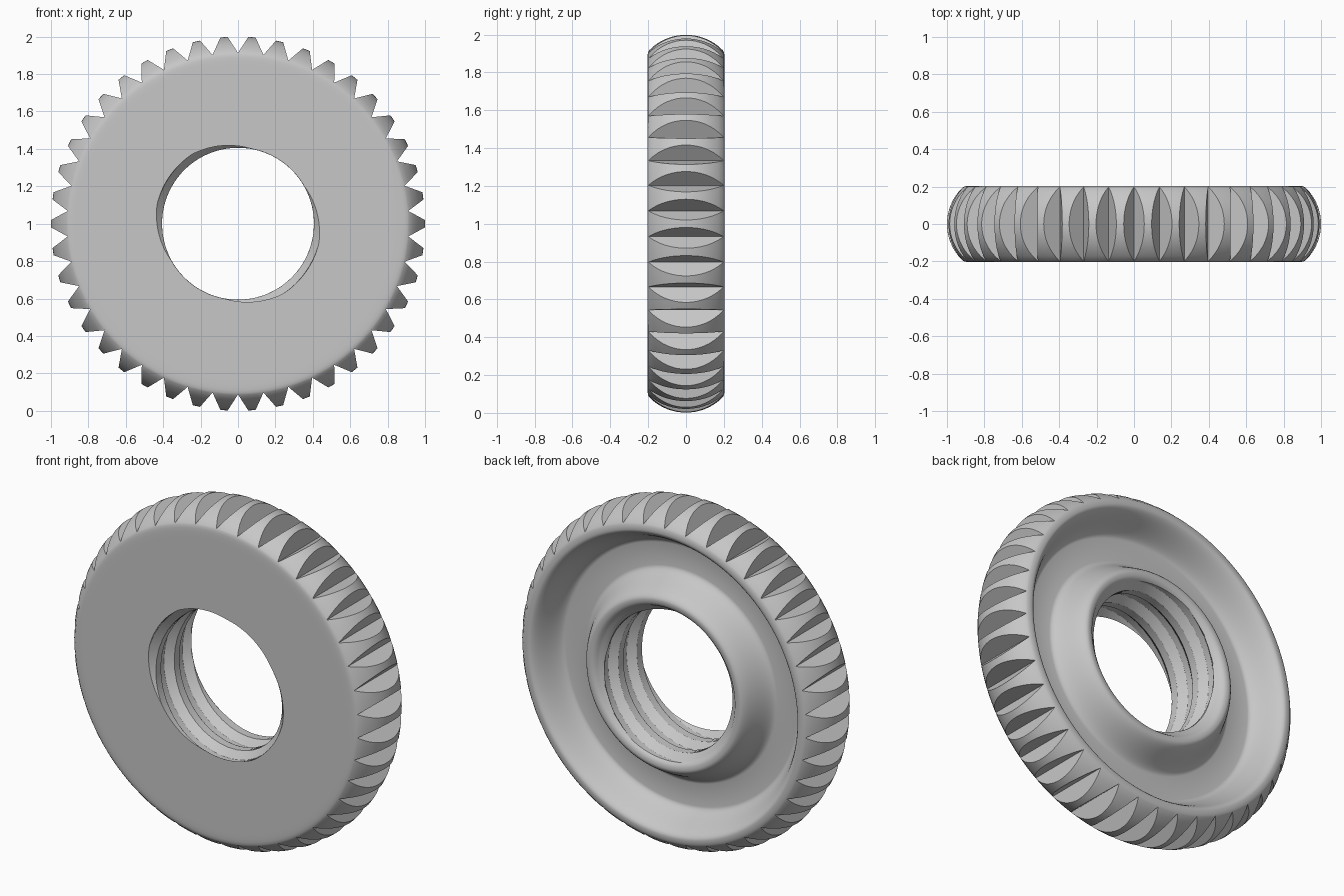
import bpy
import bmesh
import math

if "Cube" in bpy.data.objects:
    bpy.data.objects.remove(bpy.data.objects["Cube"], do_unlink=True)

SEGMENTS = 168       # columns around the axis
TEETH = 42           # notches around the rim
THREAD_ROWS = 48     # rows along the bore
TWIST = 4            # columns the thread turns per row
HALF = 0.204         # half the thickness
BORE, GROOVE = 0.407, 0.038
MOUTH = 0.185        # where the thread ends inside the hub
START = math.radians(145)

metal = bpy.data.materials.new("grey metal")
metal.use_nodes = True
grey = (0.57, 0.57, 0.57, 1)
metal.diffuse_color = grey
metal.node_tree.nodes["Principled BSDF"].inputs["Base Color"].default_value = grey


def ease(r0, y0, r1, y1, steps=14):
    """S-shaped run of profile points from one level to another."""
    pts = []
    for k in range(steps + 1):
        t = k / steps
        s = (1 - math.cos(math.pi * t)) / 2
        pts.append((r0 + (r1 - r0) * t, y0 + (y1 - y0) * s))
    return pts


def thread_radius(angle, y):
    """Two-start thread with flat crest and root, chamfered at the hub mouth."""
    u = (angle - START) / math.pi
    u = abs(u - round(u))
    depth = min(1, max(0, (0.36 - u) / 0.24))
    chamfer = 1 - (MOUTH - y) / 0.03
    return BORE + GROOVE * max(depth, chamfer)


def make_object(name, bm):
    bmesh.ops.recalc_face_normals(bm, faces=bm.faces)
    mesh = bpy.data.meshes.new(name)
    bm.to_mesh(mesh)
    bm.free()
    obj = bpy.data.objects.new(name, mesh)
    bpy.context.collection.objects.link(obj)
    mesh.materials.append(metal)
    return obj


def point(bm, radius, y, angle):
    return bm.verts.new((radius * math.cos(angle), y, 1 + radius * math.sin(angle)))


# Profile: front face, crowned rim, dished back, rounded hub
profile = [(0.6, -HALF), (0.84, -HALF), (0.87, -HALF), (0.89, -0.203), (0.905, -0.201)]
for k in range(-8, 9):
    y = 0.196 * k / 8
    profile.append((0.73 + math.sqrt(0.27 ** 2 - y * y), y))
profile += [(0.905, 0.201), (0.893, 0.203)]
profile += ease(0.88, HALF, 0.75, 0.04)
profile += ease(0.62, 0.04, 0.485, HALF)
profile += [(0.468, 0.202), (0.454, 0.196)]

bm = bmesh.new()
step = math.tau / SEGMENTS
rows, shifts = [], []

# Threaded bore, its columns following the helix
for j in range(THREAD_ROWS + 1):
    y = -HALF + (MOUTH + HALF) * j / THREAD_ROWS
    rows.append([point(bm, thread_radius((i + TWIST * j) * step, y), y, i * step)
                 for i in range(SEGMENTS)])
    shifts.append(-TWIST if j < THREAD_ROWS else 0)

# Remaining surface, revolved from hub back to front face
for r, y in reversed(profile):
    rows.append([point(bm, r, y, i * step) for i in range(SEGMENTS)])
    shifts.append(0)

for j, row in enumerate(rows):
    following = rows[(j + 1) % len(rows)]
    s = shifts[j]
    for i in range(SEGMENTS):
        bm.faces.new((row[i], row[(i + 1) % SEGMENTS],
                      following[(i + 1 + s) % SEGMENTS], following[(i + s) % SEGMENTS]))
nut = make_object("knurled_nut", bm)

# V-shaped notch cutters around the rim, kept clear of each other
bm = bmesh.new()
spread = math.radians(3.8)
for k in range(TEETH):
    a = math.pi / 2 + k * math.tau / TEETH
    ends = []
    for y in (-0.3, 0.3):
        ends.append([point(bm, 0.913, y, a), point(bm, 1.02, y, a - spread),
                     point(bm, 1.02, y, a + spread)])
    front, back = ends
    bm.faces.new(front)
    bm.faces.new(back[::-1])
    for i in range(3):
        n = (i + 1) % 3
        bm.faces.new((front[n], front[i], back[i], back[n]))
cutter = make_object("notch_cutter", bm)
cutter.hide_render = True

# Cut the notches
cut = nut.modifiers.new("notches", "BOOLEAN")
cut.operation = "DIFFERENCE"
cut.solver = "EXACT"
cut.object = cutter
bpy.ops.object.select_all(action="DESELECT")
nut.select_set(True)
bpy.context.view_layer.objects.active = nut
bpy.ops.object.modifier_apply(modifier=cut.name)
bpy.data.objects.remove(cutter, do_unlink=True)
bpy.ops.object.shade_smooth_by_angle(angle=math.radians(28))
